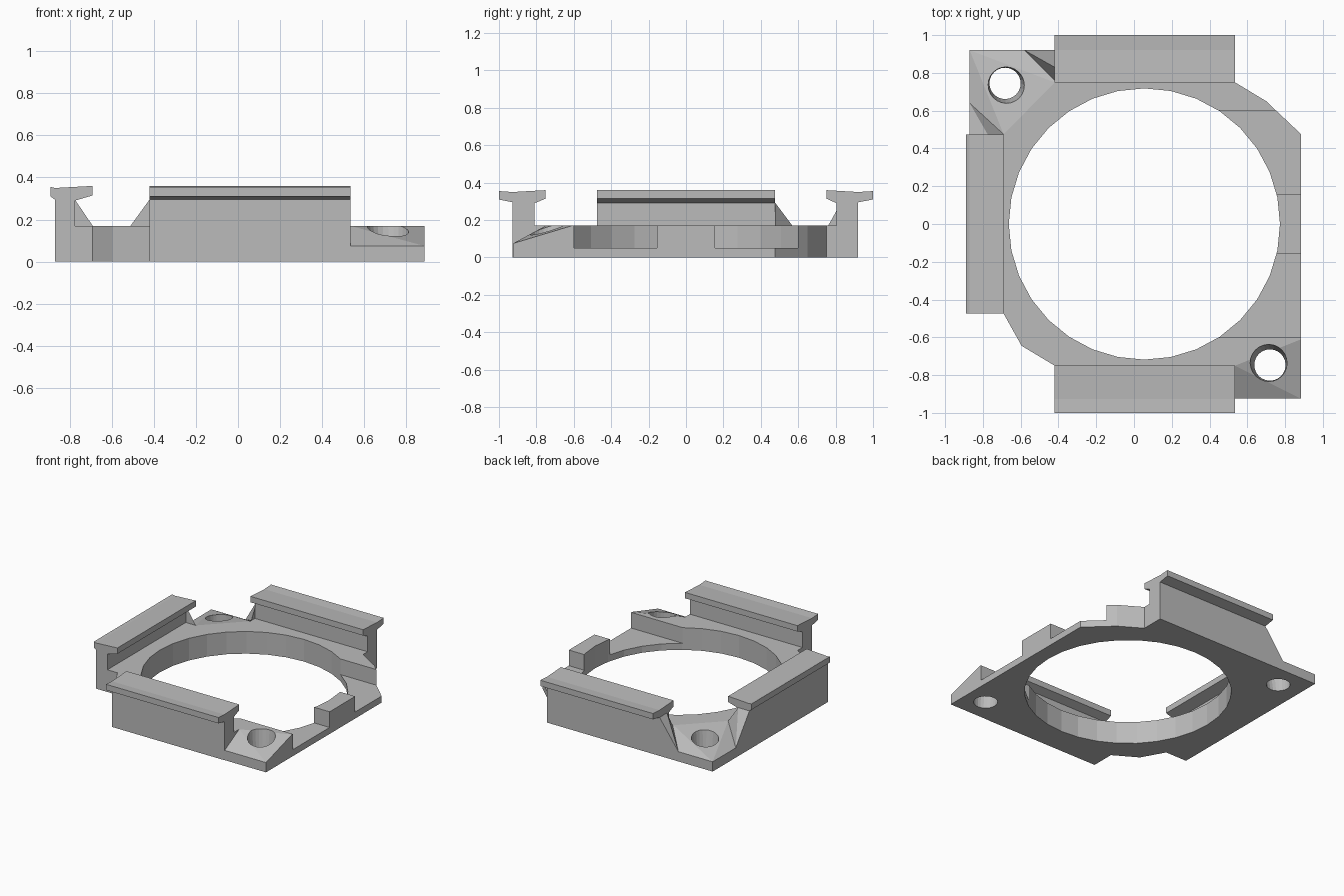
import bpy, bmesh
from math import cos, sin, tau
from mathutils import Vector

if "Cube" in bpy.data.objects:
    bpy.data.objects.remove(bpy.data.objects["Cube"], do_unlink=True)

GREY = (0.5, 0.5, 0.5, 1)
plastic = bpy.data.materials.new("grey plastic")
plastic.use_nodes = True
plastic.diffuse_color = GREY
plastic.node_tree.nodes["Principled BSDF"].inputs["Base Color"].default_value = GREY


def finish(name, bm):
    bmesh.ops.recalc_face_normals(bm, faces=bm.faces)
    mesh = bpy.data.meshes.new(name)
    bm.to_mesh(mesh)
    bm.free()
    mesh.materials.append(plastic)
    obj = bpy.data.objects.new(name, mesh)
    bpy.context.collection.objects.link(obj)
    return obj


def hull(name, points):
    bm = bmesh.new()
    verts = [bm.verts.new(p) for p in points]
    out = bmesh.ops.convex_hull(bm, input=verts)
    loose = {g for g in out["geom_interior"] + out["geom_unused"]
             if isinstance(g, bmesh.types.BMVert)}
    bmesh.ops.delete(bm, geom=list(loose), context="VERTS")
    return finish(name, bm)


def ring(x, y, z, radius, sides):
    return [(x + radius * cos(tau * i / sides), y + radius * sin(tau * i / sides), z)
            for i in range(sides)]


def cut(target, cutter):
    cutter.hide_render = True
    mod = target.modifiers.new("cut", "BOOLEAN")
    mod.operation = "DIFFERENCE"
    mod.solver = "EXACT"
    mod.object = cutter
    bpy.context.view_layer.objects.active = target
    bpy.ops.object.modifier_apply(modifier=mod.name)
    bpy.data.objects.remove(cutter, do_unlink=True)


# Base plate: flat top with two corners that slope down
T, LOW = 0.17, 0.075
outline = [
    (-0.69, -0.475, T), (-0.595, -0.645, T), (-0.42, -0.75, T), (0.535, -0.75, T),
    (0.535, -0.925, LOW), (0.885, -0.925, LOW), (0.885, -0.61, T),
    (0.885, 0.475, T), (0.70, 0.65, T), (0.535, 0.75, T), (-0.42, 0.75, T),
    (-0.42, 0.92, LOW), (-0.87, 0.92, LOW), (-0.87, 0.475, LOW), (-0.69, 0.475, T)]
bm = bmesh.new()
top = [bm.verts.new(p) for p in outline]
low = [bm.verts.new((x, y, 0)) for x, y, z in outline]
bm.faces.new(low)
for i in range(len(top)):
    j = (i + 1) % len(top)
    bm.faces.new((low[i], low[j], top[j], top[i]))
bm.faces.new([v for v, p in zip(top, outline) if p[2] == T])
for tri in ((3, 4, 5), (3, 5, 6), (10, 11, 12), (10, 12, 14), (12, 13, 14)):
    bm.faces.new([top[i] for i in tri])
plate = finish("base_plate", bm)

# Large opening, side notches and the two screw holes
cut(plate, hull("opening", ring(0.055, 0, -0.1, 0.718, 32) + ring(0.055, 0, 0.3, 0.718, 32)))
for side in (-1, 1):
    cut(plate, hull("notch", [(x, side * y, z) for x in (0.3, 1.0)
                              for y in (0.155, 0.6) for z in (0.05, 0.3)]))
for x, y in ((-0.683, 0.745), (0.72, -0.747)):
    cut(plate, hull("screw_hole", ring(x, y, -0.01, 0.082, 24)
                    + ring(x * 0.99, y * 0.985, 0.18, 0.1, 24)))


# Rails: T-shaped walls, profile measured outward from the inner edge
def rail(name, wall_in, wall_out, cap_out, start, end, place):
    profile = [(0, 0), (wall_out, 0), (wall_out, 0.295), (cap_out, 0.31),
               (cap_out, 0.355), (wall_out, 0.35), (0, 0.36), (0, 0.315),
               (wall_in, 0.29), (wall_in, T), (0, T)]
    bm = bmesh.new()
    face = bm.faces.new([bm.verts.new(place(u, start, z)) for u, z in profile])
    out = bmesh.ops.extrude_face_region(bm, geom=[face])
    moved = [g for g in out["geom"] if isinstance(g, bmesh.types.BMVert)]
    shift = Vector(place(0, end, 0)) - Vector(place(0, start, 0))
    bmesh.ops.translate(bm, verts=moved, vec=shift)
    if not any(f for f in bm.faces if f == face):
        bm.faces.new(face.verts)
    return finish(name, bm)


rail("front_rail", 0.06, 0.177, 0.25, -0.42, 0.535, lambda u, t, z: (t, -0.75 - u, z))
rail("back_rail", 0.055, 0.17, 0.25, -0.42, 0.535, lambda u, t, z: (t, 0.75 + u, z))
rail("right_rail", 0.085, 0.18, 0.2, -0.475, 0.475, lambda u, t, z: (-0.69 - u, t, z))

# Sloped gussets bracing the rail ends at the back corner
hull("back_rail_gusset", [(-0.58, 0.92, LOW), (-0.42, 0.92, 0.295), (-0.42, 0.83, 0.295),
                          (-0.42, 0.76, T), (-0.42, 0.92, 0.05)])
hull("right_rail_gusset", [(-0.87, 0.64, LOW), (-0.87, 0.475, 0.295), (-0.775, 0.475, 0.295),
                           (-0.69, 0.475, T), (-0.87, 0.475, 0.05)])
